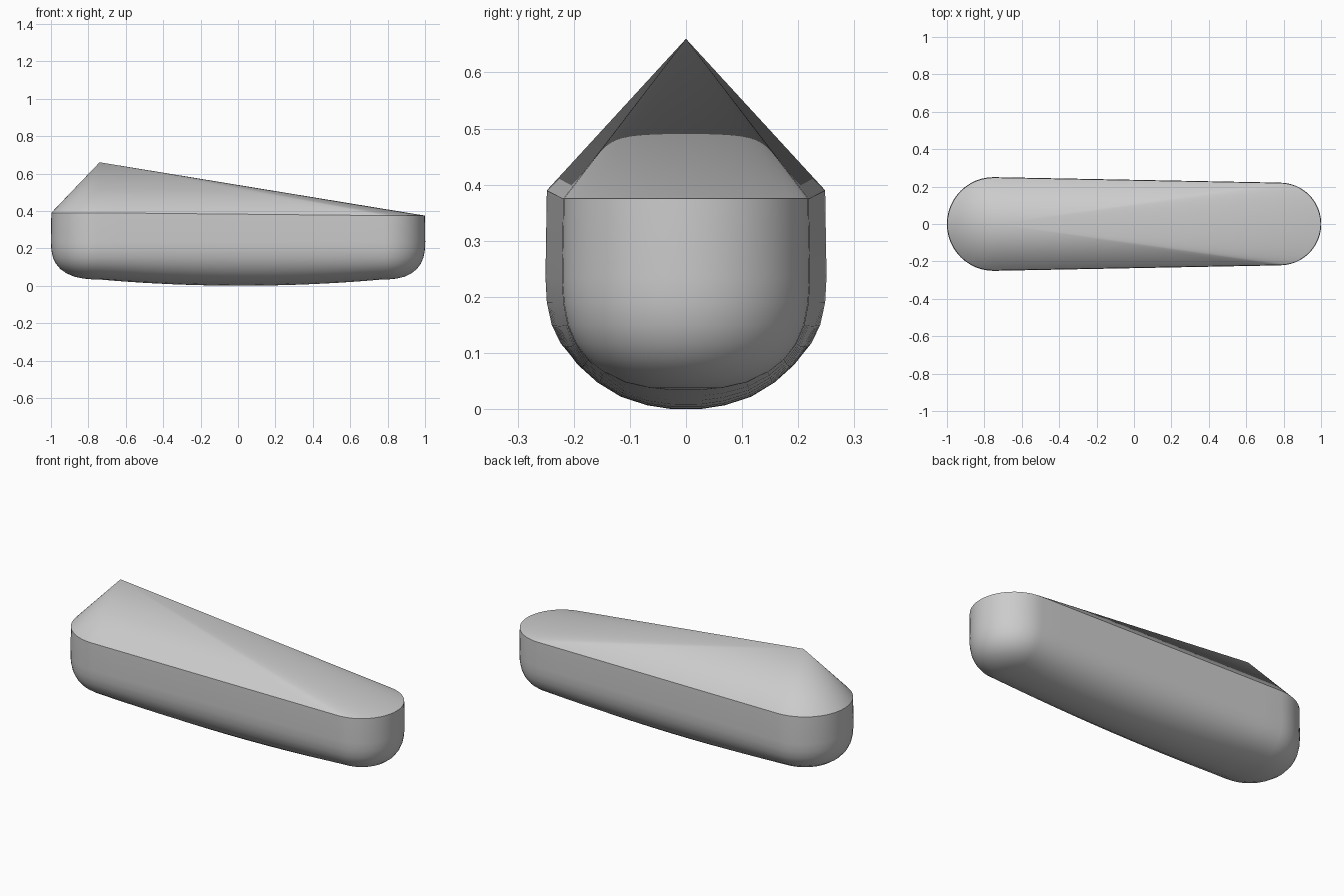
import bpy, bmesh, math

cube = bpy.data.objects.get("Cube")
if cube:
    bpy.data.objects.remove(cube)

mat = bpy.data.materials.new("plain grey")
mat.use_nodes = True
grey = (0.6, 0.6, 0.6, 1)
mat.diffuse_color = grey
mat.node_tree.nodes["Principled BSDF"].inputs["Base Color"].default_value = grey

# Plan outline: a tapered slot with a wide left end and a narrow right end
WIDE_X, WIDE_R = -0.75, 0.248
SLIM_X, SLIM_R = 0.78, 0.219
ARC, STRAIGHT = 24, 12
KEEL_DROP = 0.034


def outline():
    """Centre-line x, radius and angle for each point around the slot."""
    pts = []
    for cx, r, other_x, other_r, start in (
            (SLIM_X, SLIM_R, WIDE_X, WIDE_R, -math.pi / 2),
            (WIDE_X, WIDE_R, SLIM_X, SLIM_R, math.pi / 2)):
        for i in range(ARC + 1):
            pts.append((cx, r, start + math.pi * i / ARC))
        for i in range(1, STRAIGHT):
            t = i / STRAIGHT
            pts.append((cx + (other_x - cx) * t, r + (other_r - r) * t, start + math.pi))
    return pts


def level(bm, spread, z, rim=False):
    """One ring of the hull, with the belly sagging towards mid length."""
    ring = []
    for cx, r, a in outline():
        t = (cx - WIDE_X) / (SLIM_X - WIDE_X)
        sag = KEEL_DROP * (1 - (2 * t - 1) ** 2) * (1 - spread ** 2)
        height = z - 0.015 * t if rim else z - max(sag, 0)
        ring.append(bm.verts.new((cx + r * spread * math.cos(a),
                                  r * spread * math.sin(a), height)))
    return ring


bm = bmesh.new()

# Rounded hull from the rim down to the keel
profile = [(1.01, 0.235), (1.0, 0.19), (0.965, 0.15), (0.9, 0.117), (0.8, 0.088),
           (0.67, 0.066), (0.5, 0.048), (0.3, 0.038), (0.12, 0.034), (0, 0.034)]
rings = [level(bm, 1, 0.39, rim=True)] + [level(bm, s, z) for s, z in profile]
count = len(rings[0])
for upper, lower in zip(rings, rings[1:]):
    for i in range(count):
        j = (i + 1) % count
        bm.faces.new((upper[j], upper[i], lower[i], lower[j]))

# Pointed roof rising to an off-centre peak
peak = bm.verts.new((-0.74, 0, 0.66))
for i in range(count):
    bm.faces.new((rings[0][i], rings[0][(i + 1) % count], peak))

bmesh.ops.remove_doubles(bm, verts=bm.verts[:], dist=0.0005)
bmesh.ops.recalc_face_normals(bm, faces=bm.faces[:])
mesh = bpy.data.meshes.new("hull_with_roof")
bm.to_mesh(mesh)
bm.free()
mesh.materials.append(mat)

body = bpy.data.objects.new("hull_with_roof", mesh)
bpy.context.collection.objects.link(body)
bpy.context.view_layer.objects.active = body
body.select_set(True)
bpy.ops.object.shade_smooth_by_angle(angle=math.radians(30))
